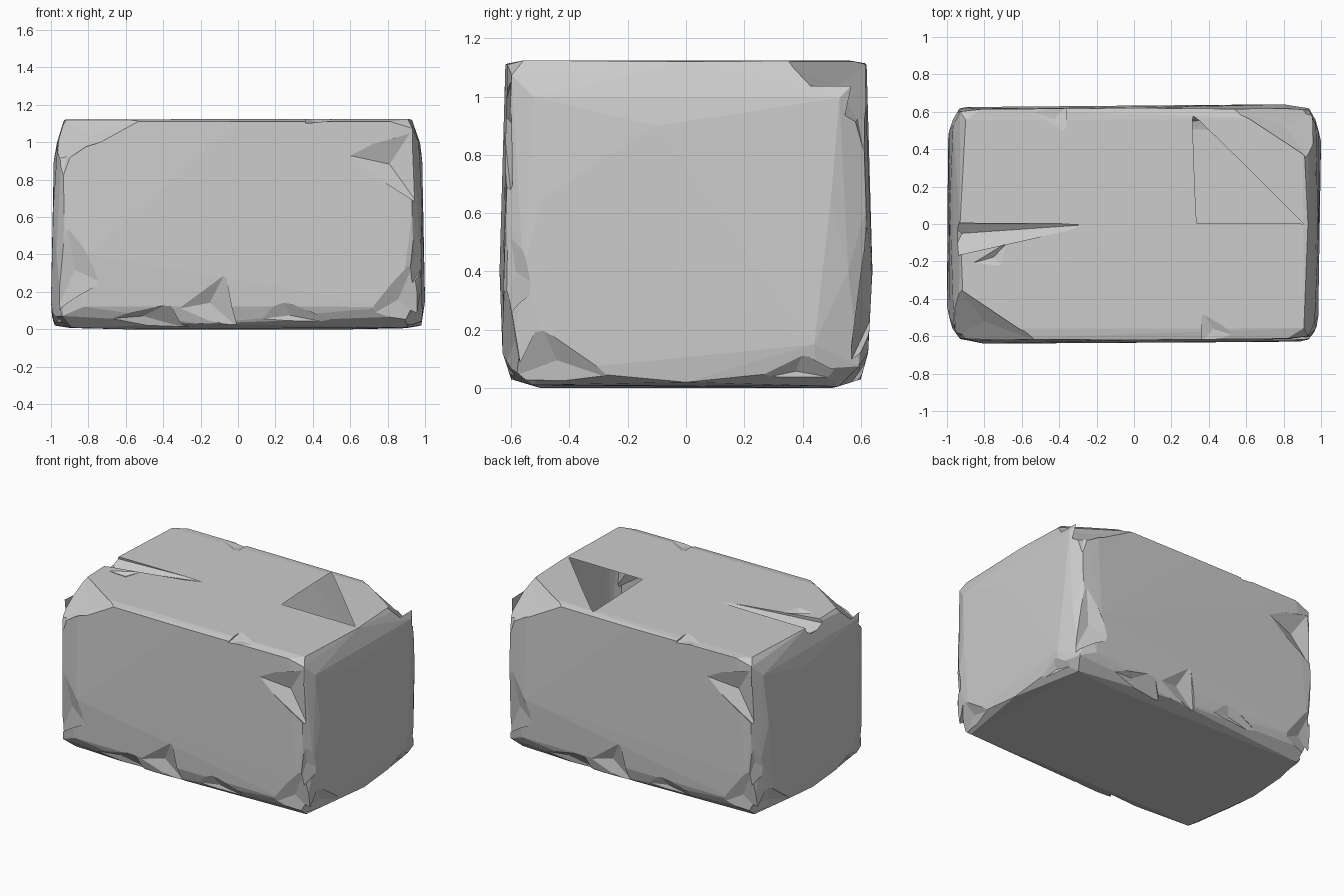
import bpy
import bmesh
import random
from mathutils import Vector

random.seed(4)
CENTRE = Vector((0, 0, 0.56))

cube = bpy.data.objects.get("Cube")
if cube:
    bpy.data.objects.remove(cube, do_unlink=True)

# Single stone colour
stone = bpy.data.materials.new("grey stone")
stone.use_nodes = True
colour = (0.6, 0.6, 0.6, 1)
stone.diffuse_color = colour
shader = next(n for n in stone.node_tree.nodes if n.type == 'BSDF_PRINCIPLED')
shader.inputs["Base Color"].default_value = colour
shader.inputs["Roughness"].default_value = 0.9


def hull_object(name, points):
    """Flat-faced solid wrapped around a handful of points."""
    bm = bmesh.new()
    for point in points:
        bm.verts.new(point)
    result = bmesh.ops.convex_hull(bm, input=bm.verts)
    loose = [g for g in result["geom_interior"] if isinstance(g, bmesh.types.BMVert)]
    if loose:
        bmesh.ops.delete(bm, geom=loose, context='VERTS')
    bmesh.ops.recalc_face_normals(bm, faces=bm.faces)
    mesh = bpy.data.meshes.new(name)
    bm.to_mesh(mesh)
    bm.free()
    mesh.materials.append(stone)
    obj = bpy.data.objects.new(name, mesh)
    bpy.context.collection.objects.link(obj)
    return obj


def worn(point):
    """Pull a point slightly inward for an uneven, weathered outline."""
    offset = Vector(point) - CENTRE
    for axis in range(3):
        offset[axis] *= 1 - random.uniform(0, 0.012)
    return CENTRE + offset


# Block body: one worn corner cluster, repeated on all four sides
corner_cluster = [
    (0.91, 0.56, 1.125), (0.94, 0.605, 1.08), (0.975, 0.53, 1), (0.82, 0.62, 1.115),
    (0.99, 0.5, 0.65), (0.94, 0.62, 0.62), (0.98, 0.56, 0.4), (0.9, 0.63, 0.3),
    (0.9, 0.53, 0.005), (0.83, 0.632, 0.12), (0.995, 0.45, 0.06), (0.95, 0.6, 0.07),
]
body_points = []
for sx in (-1, 1):
    for sy in (-1, 1):
        body_points += [worn((x * sx, y * sy, z)) for x, y, z in corner_cluster]
    # Points that fix the overall size and keep the rims full
    body_points += [
        Vector((sx, sx * 0.44, 0.15)), Vector((sx * 0.8, sx * 0.64, 0.4)),
        Vector((sx * 0.93, 0, 1.12)), Vector((0, sx * 0.62, 1.11)),
        Vector((sx * 0.98, 0, 0.02)), Vector((sx * 0.985, sx * -0.1, 0.9)),
        Vector((sx * 0.6, sx * 0.5, 0)), Vector((sx * 0.2, sx * 0.6, 0.03)),
    ]
block = hull_object("stone_block", body_points)


def chip(a, b, c, depth, apex=None):
    """Knock a faceted flake out of the block between three surface points."""
    corners = [Vector(p) for p in (a, b, c)]
    middle = sum(corners, Vector()) / 3
    normal = (corners[1] - corners[0]).cross(corners[2] - corners[0]).normalized()
    if normal.dot(middle - CENTRE) < 0:
        normal.negate()
    deep = Vector(apex) if apex else middle - normal * depth
    cutter = hull_object("chip_cutter", corners + [deep, middle + normal * 0.3])
    cutter.hide_render = True
    cut = block.modifiers.new("chip", 'BOOLEAN')
    cut.operation = 'DIFFERENCE'
    cut.solver = 'EXACT'
    cut.object = cutter
    bpy.context.view_layer.objects.active = block
    bpy.ops.object.modifier_apply(modifier=cut.name)
    bpy.data.objects.remove(cutter, do_unlink=True)


# Flakes on the front, turned half round to wear the back as well
side_chips = [
    ((0.55, -0.63, 0.94), (0.97, -0.6, 0.66), (0.92, -0.6, 1.05), 0.04),
    ((0.63, -0.64, 0.03), (0.96, -0.62, 0.4), (0.99, -0.56, 0.04), 0.02),
    ((-0.92, -0.63, 0.62), (-0.73, -0.64, 0.25), (-0.98, -0.56, 0.08), 0.02),
    ((-0.95, -0.62, 0.75), (-0.83, -0.63, 1.08), (-0.98, -0.55, 1), 0.015),
    ((-0.07, -0.64, 0.3), (-0.37, -0.64, 0.1), (0, -0.58, 0.01), 0.03),
    ((0.23, -0.64, 0.16), (0.01, -0.62, 0.04), (0.6, -0.58, 0.01), 0.02),
    ((-0.37, -0.64, 0.14), (-0.9, -0.62, 0.04), (-0.25, -0.54, 0), 0.02),
    ((0.36, -0.63, 1.1), (0.36, -0.46, 1.13), (0.55, -0.6, 1.12), 0.01),
    ((0.9, -0.64, 0.2), (0.95, -0.62, 0.65), (0.995, -0.51, 0.35), 0.01),
]
for turn in (1, -1):
    for *points, depth in side_chips:
        chip(*[(x * turn, y * turn, z) for x, y, z in points], depth)

# Flakes along the lower and upper rims of the two ends
for side in (-1, 1):
    chip((side, side * 0.4, 0.12), (side * 0.99, side * 0.15, 0.01),
         (side * 0.93, side * 0.59, 0.02), 0.02)
    chip((side * 0.99, side * -0.5, 0.22), (side * 0.99, side * -0.22, 0.02),
         (side * 0.88, side * -0.62, 0.03), 0.015)
    chip((side * 0.95, side * 0.33, 1.12), (side * 0.5, side * 0.63, 1.12),
         (side * 0.97, side * 0.61, 0.88), 0.005)

# Shallow split and small dent in the top
chip((-0.2, 0, 1.13), (-1, 0.01, 1.1), (-0.98, -0.18, 1.09), 0, (-0.92, -0.05, 1.06))
chip((-0.65, -0.07, 1.13), (-0.9, -0.22, 1.13), (-0.7, -0.24, 1.13), 0.03)

# Open triangular hole in the top: notch the shell, then drop the notch floor
notch = Vector((0.52, 0.2, 1.08))
chip((0.33, 0, 1.125), (0.91, 0, 1.125), (0.3, 0.61, 1.125), 0, notch)
shell = bmesh.new()
shell.from_mesh(block.data)
floor_point = min(shell.verts, key=lambda v: (v.co - notch).length)
bmesh.ops.delete(shell, geom=[floor_point], context='VERTS')
shell.to_mesh(block.data)
shell.free()

for face in block.data.polygons:
    face.use_smooth = False
    face.material_index = 0
